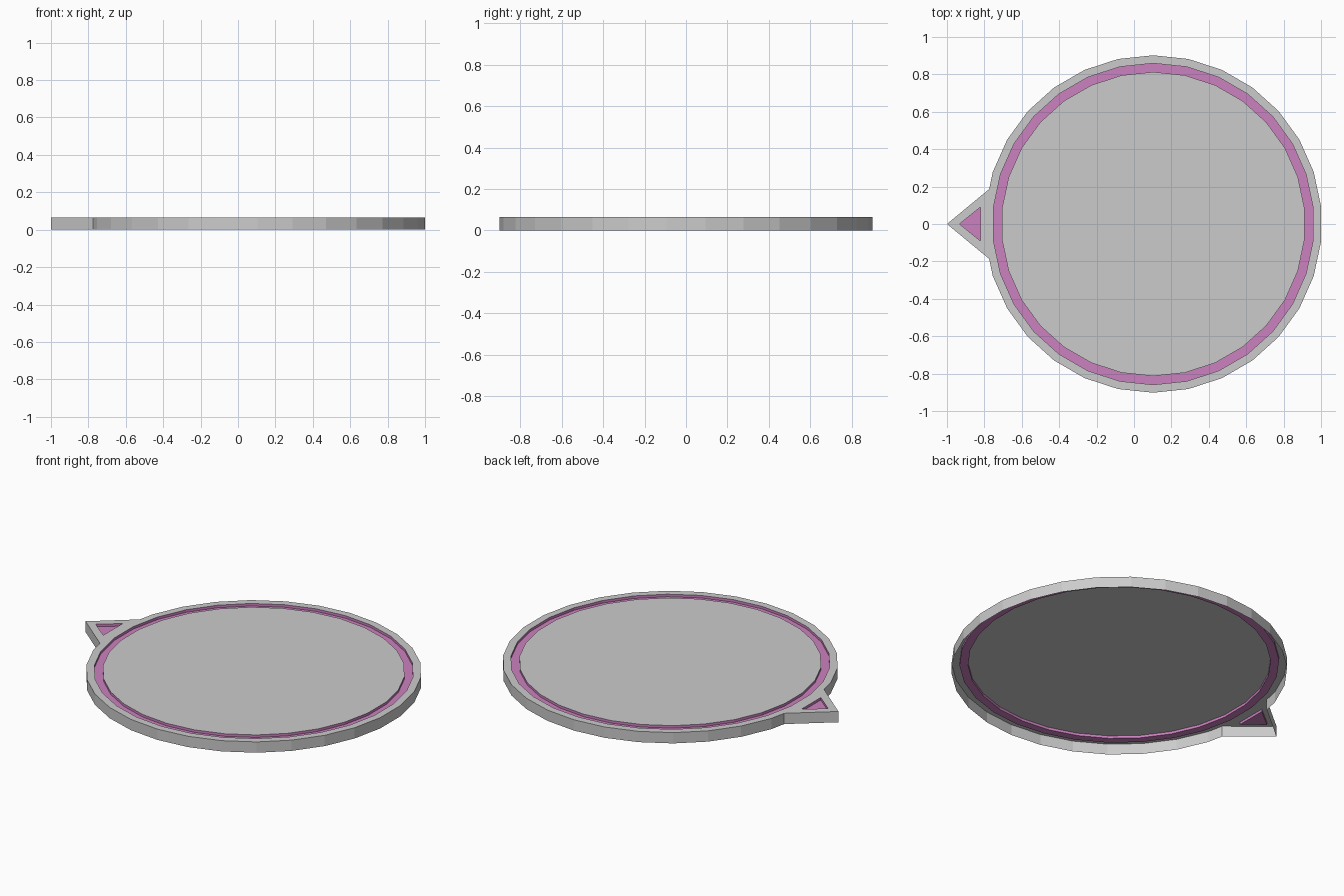
import bpy, bmesh
from math import cos, sin, radians

if "Cube" in bpy.data.objects:
    bpy.data.objects.remove(bpy.data.objects["Cube"])

TOP, FLOOR = 0.064, 0.049
CX, N = 0.103, 30
R_OUT, R_GROOVE_OUT, R_GROOVE_IN = 0.902, 0.859, 0.813

pink = bpy.data.materials.new("pink")
pink.diffuse_color = (0.60, 0.22, 0.52, 1)
pink.use_nodes = True
pink.node_tree.nodes["Principled BSDF"].inputs["Base Color"].default_value = pink.diffuse_color


def circle(r):
    return [(CX + r * cos(radians(90 + 12 * i)), r * sin(radians(90 + 12 * i))) for i in range(N)]


def at(points, z):
    return [(x, y, z) for x, y in points]


def wall(loop, z0, z1, inward=False):
    faces = []
    for i, p in enumerate(loop):
        q = loop[(i + 1) % len(loop)]
        f = [(*p, z0), (*q, z0), (*q, z1), (*p, z1)]
        faces.append(f[::-1] if inward else f)
    return faces


def annulus(outer, inner, z):
    n = len(outer)
    return [at([outer[i], outer[(i + 1) % n], inner[(i + 1) % n], inner[i]], z) for i in range(n)]


def build(name, faces, mat=None):
    bm = bmesh.new()
    for f in faces:
        bm.faces.new([bm.verts.new(p) for p in f])
    bmesh.ops.remove_doubles(bm, verts=bm.verts, dist=1e-5)
    me = bpy.data.meshes.new(name)
    bm.to_mesh(me)
    bm.free()
    ob = bpy.data.objects.new(name, me)
    bpy.context.collection.objects.link(ob)
    if mat:
        me.materials.append(mat)
    return ob


outer, g_out, g_in = circle(R_OUT), circle(R_GROOVE_OUT), circle(R_GROOVE_IN)

# Rim and pointer: one top sheet with an outer skirt, open underneath
c, d = outer[7], outer[8]
b = tuple((u + v) / 2 for u, v in zip(outer[6], c))
e = (b[0], -b[1])
tip = (-1, 0)
arrow = [(-0.933, 0), (-0.82, -0.091), (-0.82, 0.091)]
h_tip, h_low, h_high = arrow
pointer_top = [[tip, h_tip, h_high, b], [b, h_high, c], [c, h_high, h_low, d],
               [d, h_low, e], [e, h_low, h_tip, tip]]
rim_top = annulus(outer, g_out, TOP)
rim_top[6].insert(1, (*b, TOP))
rim_top[8].insert(1, (*e, TOP))
skirt = outer[:7] + [b, tip, e] + outer[9:]
build("rim_with_pointer", rim_top + [at(f[::-1], TOP) for f in pointer_top] + wall(skirt, 0, TOP))

# Central panel
build("centre_panel", [at(g_in, TOP)])

# Sunken coloured ring
build("groove_ring", annulus(g_out, g_in, FLOOR) + wall(g_out, FLOOR, TOP, True)
      + wall(g_in, FLOOR, TOP), pink)

# Sunken coloured arrow in the pointer
build("pointer_inlay", [at(arrow, FLOOR)] + wall(arrow, FLOOR, TOP, True), pink)
